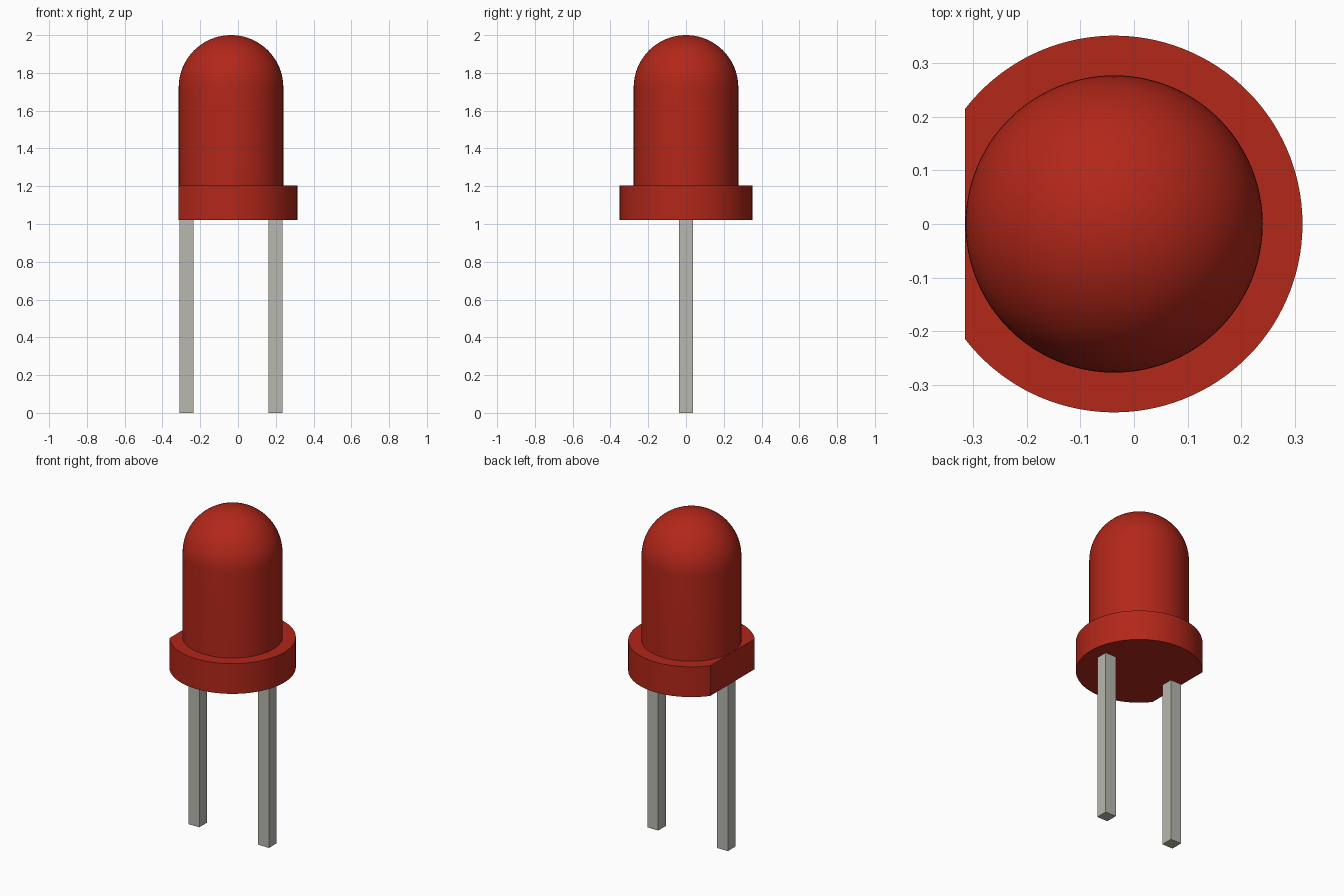
import bpy, bmesh, math

if "Cube" in bpy.data.objects:
    bpy.data.objects.remove(bpy.data.objects["Cube"])

AXIS_X = -0.037          # lens axis; the flat on the rim shifts it off centre
LENS_R, RIM_R = 0.277, 0.351
RIM_Z0, RIM_Z1, TOP = 1.02, 1.205, 2.0
FLAT = 0.278             # distance from the axis to the flat
SEG = 96


def material(name, color):
    m = bpy.data.materials.new(name)
    m.diffuse_color = color
    m.use_nodes = True
    m.node_tree.nodes["Principled BSDF"].inputs["Base Color"].default_value = m.diffuse_color
    return m


def finish(name, bm, mat, x=0.0, smooth=True):
    bmesh.ops.recalc_face_normals(bm, faces=bm.faces)
    me = bpy.data.meshes.new(name)
    bm.to_mesh(me)
    bm.free()
    me.materials.append(mat)
    ob = bpy.data.objects.new(name, me)
    ob.location.x = x
    bpy.context.collection.objects.link(ob)
    if smooth:
        bpy.ops.object.select_all(action='DESELECT')
        ob.select_set(True)
        bpy.context.view_layer.objects.active = ob
        bpy.ops.object.shade_smooth_by_angle(angle=math.radians(30))
    return ob


red = material("red_plastic", (0.45, 0.02, 0.01, 1))
metal = material("lead_metal", (0.48, 0.48, 0.43, 1))

# Lens: cylinder wall and hemisphere, lathed from one profile
bm = bmesh.new()
n = 20
zc = TOP - LENS_R
profile = [(0, RIM_Z1), (LENS_R, RIM_Z1)]
profile += [(LENS_R * math.cos(a), zc + LENS_R * math.sin(a))
            for a in (math.pi / 2 * i / n for i in range(n))]
profile.append((0, TOP))
verts = [bm.verts.new((r, 0, z)) for r, z in profile]
edges = [bm.edges.new(pair) for pair in zip(verts, verts[1:])]
bmesh.ops.spin(bm, geom=verts + edges, axis=(0, 0, 1), cent=(0, 0, 0),
               angle=math.tau, steps=SEG)
bmesh.ops.remove_doubles(bm, verts=bm.verts, dist=1e-5)
finish("lens", bm, red, AXIS_X)

# Rim: disc with one side cut flat, extruded upwards
bm = bmesh.new()
half = math.pi - math.acos(FLAT / RIM_R)
arc = [-half + 2 * half * i / SEG for i in range(SEG + 1)]
base = bm.faces.new([bm.verts.new((RIM_R * math.cos(a), RIM_R * math.sin(a), RIM_Z0))
                     for a in arc])
ext = bmesh.ops.extrude_face_region(bm, geom=[base], use_keep_orig=True)
bmesh.ops.translate(bm, vec=(0, 0, RIM_Z1 - RIM_Z0),
                    verts=[v for v in ext["geom"] if isinstance(v, bmesh.types.BMVert)])
finish("rim", bm, red, AXIS_X)

# Leads: two square legs
for side, name in ((-1, "left_lead"), (1, "right_lead")):
    bm = bmesh.new()
    bmesh.ops.create_cube(bm, size=1)
    bmesh.ops.scale(bm, vec=(0.073, 0.073, RIM_Z0), verts=bm.verts)
    bmesh.ops.translate(bm, vec=(side * 0.236, 0, RIM_Z0 / 2), verts=bm.verts)
    finish(name, bm, metal, AXIS_X, smooth=False)
